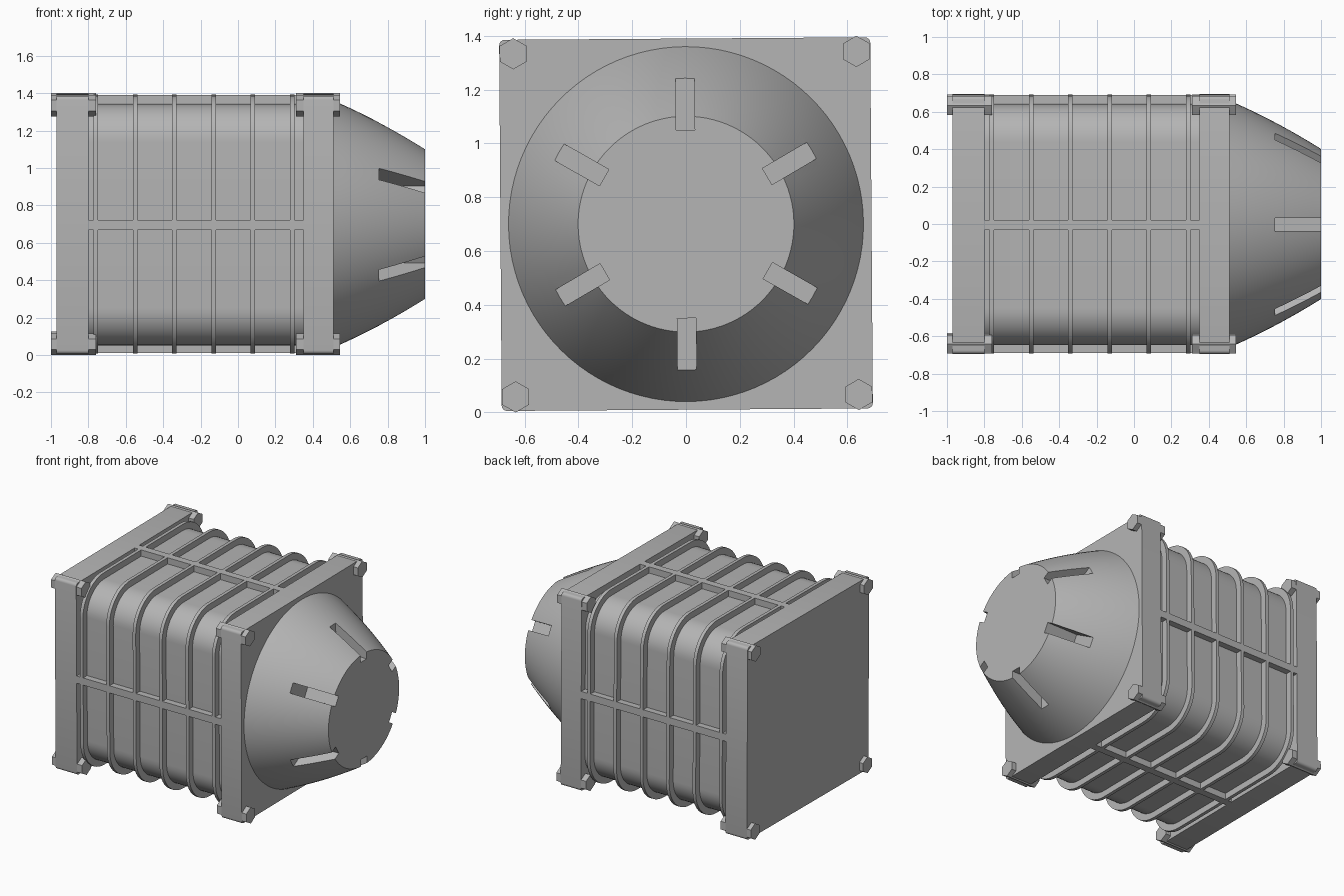
import bpy
import bmesh
from math import pi, sin, cos, radians
from mathutils import Matrix

default_cube = bpy.data.objects.get("Cube")
if default_cube:
    bpy.data.objects.remove(default_cube, do_unlink=True)

MID_Z = 0.70
TILT = Matrix.Translation((0, 0, MID_Z)) @ Matrix.Rotation(radians(0.4), 4, 'X')

grey = bpy.data.materials.new("plain grey")
grey.use_nodes = True
COLOUR = (0.46, 0.46, 0.46, 1)
grey.diffuse_color = COLOUR
grey.node_tree.nodes["Principled BSDF"].inputs["Base Color"].default_value = COLOUR


def rounded_square(half, radius, steps):
    """Outline in the y-z plane, counter-clockwise."""
    points = []
    for corner in range(4):
        mid = pi / 4 + corner * pi / 2
        cy = (half - radius) * (1 if cos(mid) > 0 else -1)
        cz = (half - radius) * (1 if sin(mid) > 0 else -1)
        for i in range(steps + 1):
            a = corner * pi / 2 + i * pi / 2 / steps
            points.append((cy + radius * cos(a), cz + radius * sin(a)))
    return points


def circle(radius, sides, cy=0, cz=0):
    angles = [pi / 2 + 2 * pi * i / sides for i in range(sides)]
    return [(cy + radius * cos(a), cz + radius * sin(a)) for a in angles]


def loft(name, sections, smooth=True):
    """Join outlines placed along x, with flat end caps."""
    bm = bmesh.new()
    rings = [[bm.verts.new((x, y, z)) for y, z in outline] for x, outline in sections]
    for a, b in zip(rings, rings[1:]):
        n = len(a)
        for i in range(n):
            bm.faces.new((a[i], a[(i + 1) % n], b[(i + 1) % n], b[i]))
    bm.faces.new(rings[0])
    bm.faces.new(rings[-1])
    bmesh.ops.recalc_face_normals(bm, faces=bm.faces)
    mesh = bpy.data.meshes.new(name)
    bm.to_mesh(mesh)
    bm.free()
    mesh.materials.append(grey)
    obj = bpy.data.objects.new(name, mesh)
    bpy.context.collection.objects.link(obj)
    obj.matrix_world = TILT
    if smooth:
        shade(obj)
    return obj


def shade(obj):
    bpy.ops.object.select_all(action='DESELECT')
    obj.select_set(True)
    bpy.context.view_layer.objects.active = obj
    bpy.ops.object.shade_smooth_by_angle(angle=radians(30))


def box(name, x0, x1, y0, y1, z0, z1):
    outline = [(y0, z0), (y1, z0), (y1, z1), (y0, z1)]
    return loft(name, [(x0, outline), (x1, outline)], smooth=False)


# Square end plates with a hex bolt through each corner
for side, x0, x1, b0, b1 in (("rear", -0.97, -0.80, -1.0, -0.76),
                             ("nose", 0.35, 0.51, 0.31, 0.545)):
    outline = rounded_square(0.69, 0.02, 4)
    loft(side + "_plate", [(x0, outline), (x1, outline)])
    for sy in (-1, 1):
        for sz in (-1, 1):
            hexagon = circle(0.058, 6, sy * 0.638, sz * 0.638)
            loft(side + "_bolt", [(b0, hexagon), (b1, hexagon)], smooth=False)

# Rounded body between the plates
outline = rounded_square(0.645, 0.20, 12)
loft("body", [(-0.81, outline), (0.36, outline)])

# Ribs around the body
outline = rounded_square(0.69, 0.24, 12)
for i in range(6):
    x = -0.76 + 0.21 * i
    loft("rib", [(x - 0.012, outline), (x + 0.012, outline)])

# Lengthwise bars, one along the middle of each side
for i in range(4):
    bar = box("lengthwise_bar", -0.81, 0.36, -0.026, 0.026, 0.60, 0.69)
    bar.matrix_world = TILT @ Matrix.Rotation(i * pi / 2, 4, 'X')

# Tapered nose with a gentle outward curve
sections = []
for i in range(13):
    u = 0.49 * i / 12
    sections.append((0.51 + u, circle(0.66 - 0.43 * u - 0.2 * u * u, 96)))
nose = loft("nose_cone", sections, smooth=False)

# Six slots cut into the tip of the nose
for i in range(6):
    cutter = box("slot_cutter", 0.755, 1.1, -0.035, 0.035, 0.35, 0.75)
    cutter.matrix_world = TILT @ Matrix.Rotation(i * pi / 3, 4, 'X')
    cutter.hide_render = True
    cut = nose.modifiers.new("slot", 'BOOLEAN')
    cut.operation = 'DIFFERENCE'
    cut.solver = 'EXACT'
    cut.object = cutter
    bpy.context.view_layer.objects.active = nose
    bpy.ops.object.modifier_apply(modifier=cut.name)
    bpy.data.objects.remove(cutter, do_unlink=True)
shade(nose)
